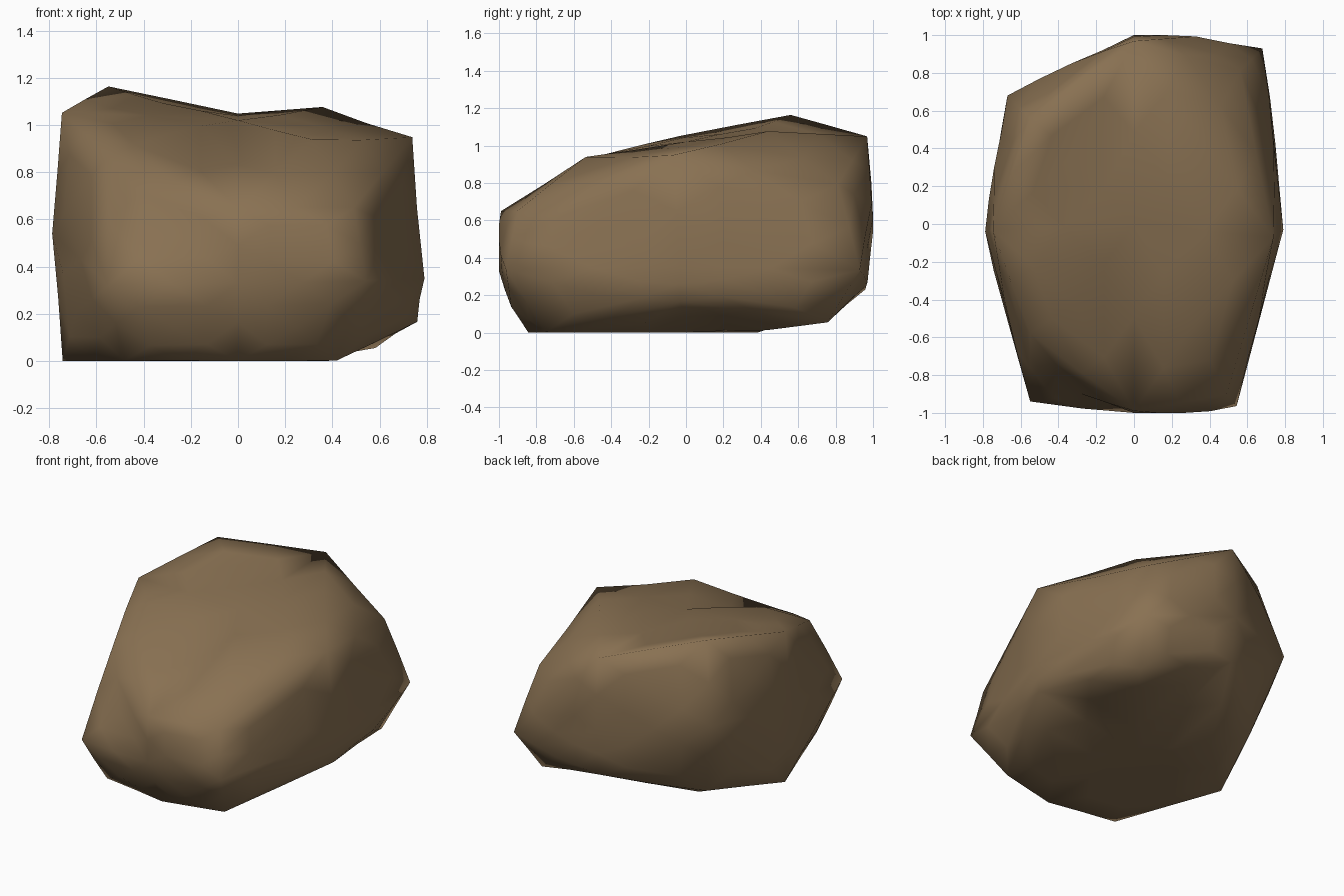
import bpy, bmesh, random

if "Cube" in bpy.data.objects:
    bpy.data.objects.remove(bpy.data.objects["Cube"])

random.seed(4)

# Control points of the boulder: three layers (bottom, middle, top),
# each a 3x3 grid running front to back, left to right
layers = [
    [(-.48, -.76, 0), (0, -.84, 0), (.42, -.75, 0),
     (-.74, -.03, 0), (0, 0, 0), (.755, -.03, .17),
     (-.52, .52, .09), (0, .96, .23), (.58, .755, .06)],
    [(-.55, -.94, .32), (0, -1, .33), (.54, -.96, .34),
     (-.79, -.04, .54), (0, 0, .5), (.785, -.03, .35),
     (-.67, .68, .64), (0, 1, .54), (.68, .93, .335)],
    [(-.55, -.58, .87), (0, -.99, .65), (.49, -.90, .65),
     (-.745, -.03, 1.05), (0, 0, 1.02), (.735, -.07, .945),
     (-.55, .56, 1.165), (0, .97, 1.05), (.56, .81, .79)],
]


def bulge(face):
    """How far the middle of a patch swells outwards."""
    c, n = face.calc_center_median(), face.normal
    if n.z > .5:                       # crown: full on the right, flat on the left
        if c.x > 0:
            return .125
        return .065 if c.y < 0 else .02
    if n.z < -.5:                      # base
        return .1
    if c.z > .5 and c.y < 0:           # upper front and left front
        return .025
    if n.y > .5 and c.x > 0:           # back right
        return .065
    return .05


# Cube split into a 3x3x3 shell, moved onto the control points
bm = bmesh.new()
bmesh.ops.create_cube(bm, size=2)
bmesh.ops.subdivide_edges(bm, edges=bm.edges[:], cuts=1, use_grid_fill=True)
for v in bm.verts:
    i, j, k = (round(c) + 1 for c in v.co)
    v.co = layers[k][j * 3 + i]
bmesh.ops.recalc_face_normals(bm, faces=bm.faces[:])
bm.normal_update()

# Bulge each patch outwards
for f, amount in [(f, bulge(f)) for f in bm.faces]:
    bmesh.ops.poke(bm, faces=[f], offset=amount, center_mode='MEAN')

# Finer facets with slight roughness, base flattened on the ground
old = set(bm.verts)
bmesh.ops.subdivide_edges(bm, edges=bm.edges[:], cuts=1, use_grid_fill=True)
bm.normal_update()
for v in bm.verts:
    if v not in old:
        v.co += v.normal * random.uniform(-.003, .007)
    v.co.z = max(v.co.z, 0)
    v.co.y = max(-1, min(1, v.co.y))
bmesh.ops.triangulate(bm, faces=bm.faces[:])
bmesh.ops.recalc_face_normals(bm, faces=bm.faces[:])
for f in bm.faces:
    f.smooth = True

mesh = bpy.data.meshes.new("boulder")
bm.to_mesh(mesh)
bm.free()
boulder = bpy.data.objects.new("boulder", mesh)
bpy.context.collection.objects.link(boulder)

# Brown stone
stone = bpy.data.materials.new("brown_stone")
stone.diffuse_color = (.25, .165, .085, 1)
stone.use_nodes = True
stone.node_tree.nodes["Principled BSDF"].inputs["Base Color"].default_value = stone.diffuse_color
mesh.materials.append(stone)
